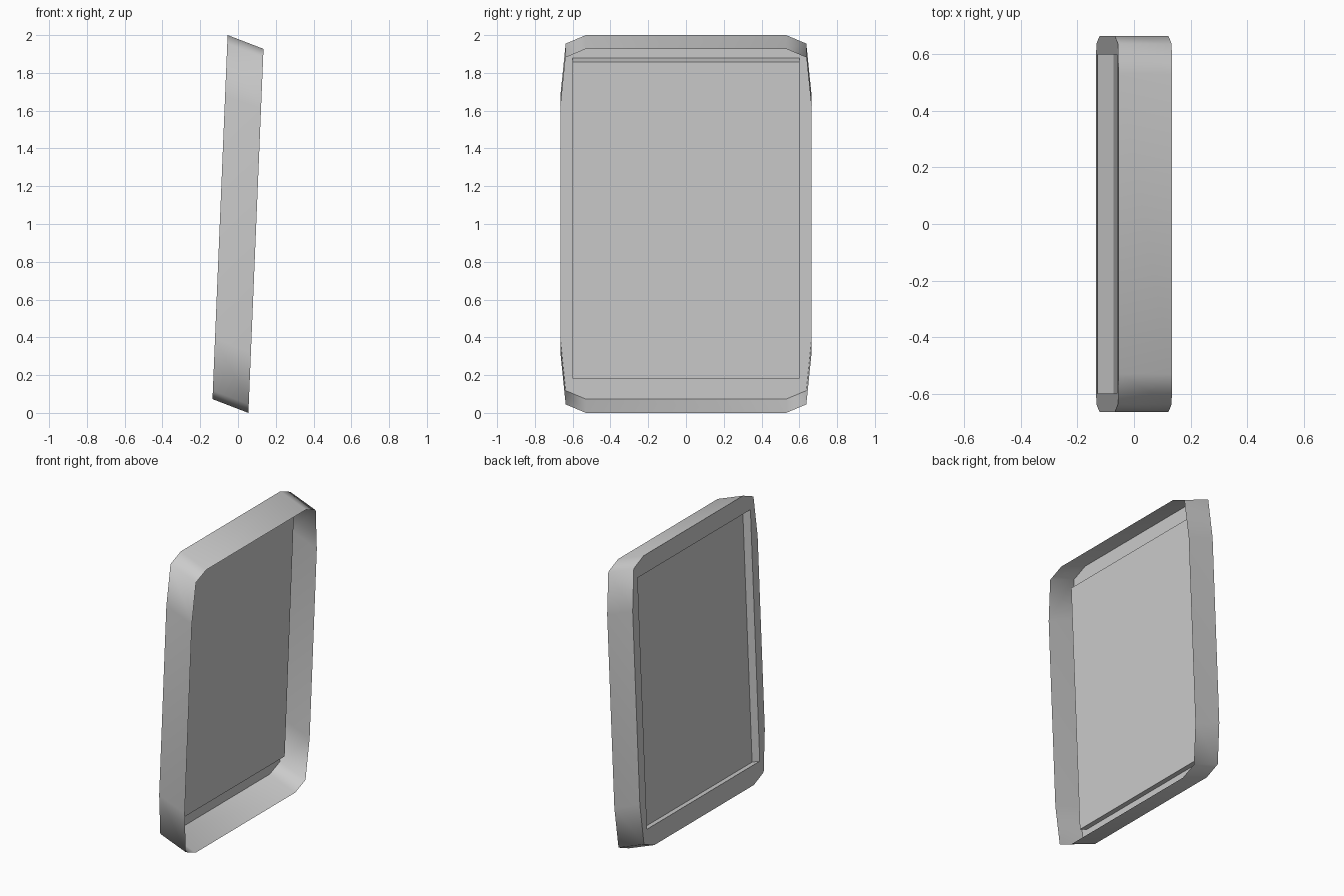
import bpy
import math

if "Cube" in bpy.data.objects:
    bpy.data.objects.remove(bpy.data.objects["Cube"])

Z0, Z1 = 0.073, 2.0            # back plane bottom and top
CORNER = [(0.665, 0.32), (0.637, 0.045), (0.53, 0.0)]   # half width, inset from end
OPEN_Y, OPEN_Z0, OPEN_Z1 = 0.6, 0.205, 1.88


def place(y, z, t):
    """Leaning back plane; t = 0 at the back, 1 at the open front rim."""
    x = -0.135 + 0.08 * (z - Z0) / (Z1 - Z0)
    return (x + 0.19 * t, y, z - 0.073 * t)


def make(name, verts, faces, angle):
    me = bpy.data.meshes.new(name)
    me.from_pydata(verts, [], faces)
    me.update()
    ob = bpy.data.objects.new(name, me)
    bpy.context.collection.objects.link(ob)
    bpy.ops.object.select_all(action='DESELECT')
    ob.select_set(True)
    bpy.context.view_layer.objects.active = ob
    bpy.ops.object.shade_smooth_by_angle(angle=math.radians(angle))
    return ob


# Outline: four corners of three points, counter-clockwise seen from +x
outline = [(y, Z1 - d) for y, d in CORNER]
outline += [(-y, Z1 - d) for y, d in reversed(CORNER)]
outline += [(-y, Z0 + d) for y, d in CORNER]
outline += [(y, Z0 + d) for y, d in reversed(CORNER)]
opening = [(OPEN_Y, OPEN_Z1), (-OPEN_Y, OPEN_Z1), (-OPEN_Y, OPEN_Z0), (OPEN_Y, OPEN_Z0)]
n = len(outline)

# Surround: outer wall plus flat back border around the opening
verts = [place(y, z, 0) for y, z in outline] + [place(y, z, 1) for y, z in outline]
verts += [place(y, z, 0) for y, z in opening]
faces = [(i, (i + 1) % n, n + (i + 1) % n, n + i) for i in range(n)]
for k in range(4):
    mid, nxt = 3 * k + 1, (k + 1) % 4
    faces.append((2 * n + k, 2 * n + nxt, (mid + 3) % n, (mid + 2) % n, mid + 1, mid))
make("surround_shell", verts, faces, 68)

# Recessed panel: short side walls and a flat sheet
verts = [place(y, z, t) for t in (0, 0.3) for y, z in opening]
faces = [(i, 4 + i, 4 + (i + 1) % 4, (i + 1) % 4) for i in range(4)] + [(7, 6, 5, 4)]
make("recessed_panel", verts, faces, 30)
